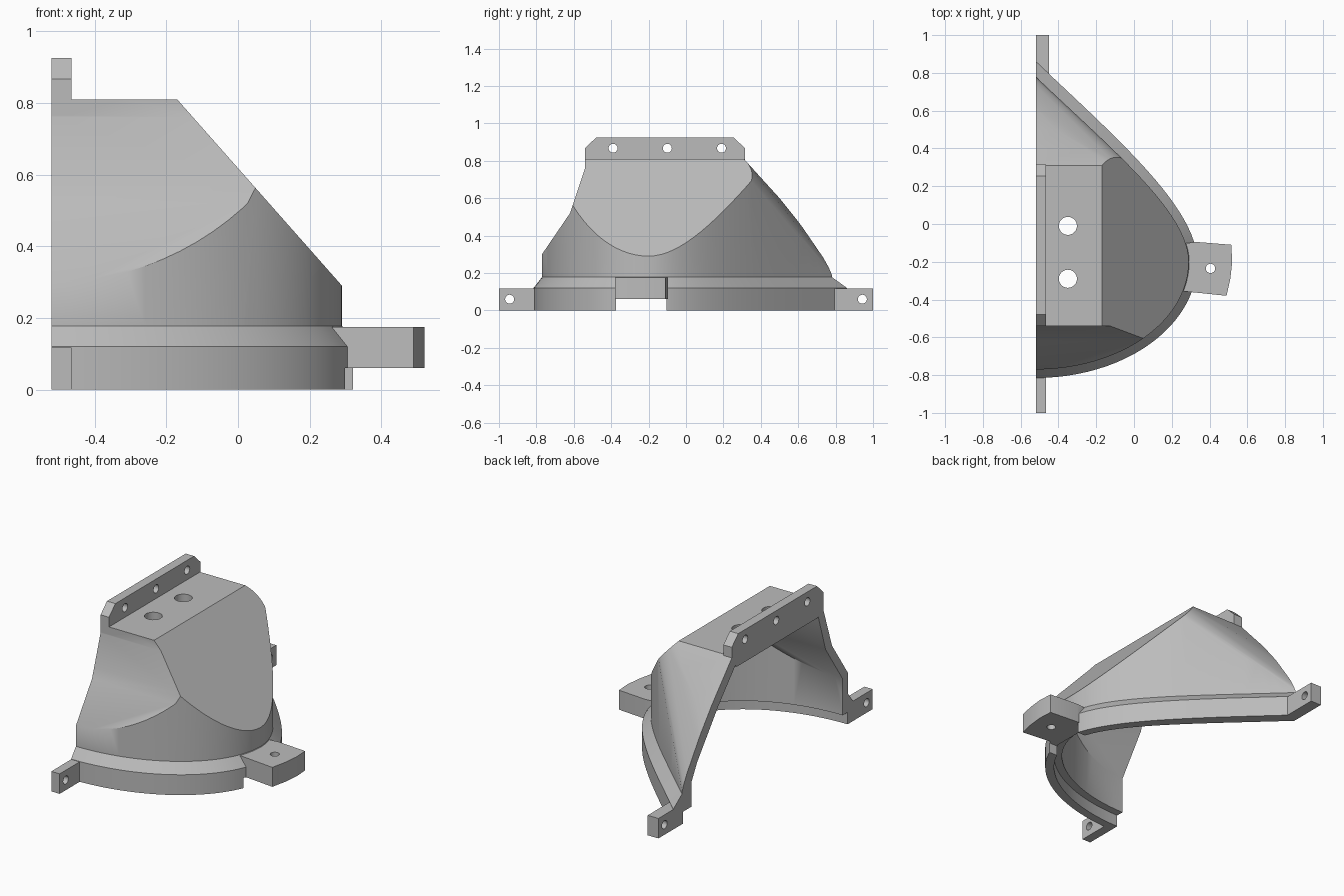
import bpy, bmesh, math
from mathutils import Vector

if "Cube" in bpy.data.objects:
    bpy.data.objects.remove(bpy.data.objects["Cube"], do_unlink=True)

grey = bpy.data.materials.new("plain_grey")
grey.use_nodes = True
grey.diffuse_color = (0.5, 0.5, 0.5, 1)
grey.node_tree.nodes["Principled BSDF"].inputs["Base Color"].default_value = (0.5, 0.5, 0.5, 1)

SEAM = -0.52   # flat mating plane
ROOF = 0.81


def to_object(bm, name):
    bmesh.ops.recalc_face_normals(bm, faces=bm.faces)
    mesh = bpy.data.meshes.new(name)
    bm.to_mesh(mesh)
    bm.free()
    mesh.materials.append(grey)
    obj = bpy.data.objects.new(name, mesh)
    bpy.context.collection.objects.link(obj)
    return obj


def loft(name, rings):
    """Closed solid through rings of equal point count."""
    bm = bmesh.new()
    loops = [[bm.verts.new(p) for p in ring] for ring in rings]
    n = len(loops[0])
    for a, b in zip(loops, loops[1:]):
        for i in range(n):
            j = (i + 1) % n
            bm.faces.new((a[i], a[j], b[j], b[i]))
    bm.faces.new(loops[0])
    bm.faces.new(loops[-1])
    return to_object(bm, name)


def prism(name, pts, axis, lo, hi):
    """Extrude a 2D profile along x, y or z."""
    place = {"x": lambda p, h: (h, p[0], p[1]),
             "y": lambda p, h: (p[0], h, p[1]),
             "z": lambda p, h: (p[0], p[1], h)}[axis]
    return loft(name, [[place(p, h) for p in pts] for h in (lo, hi)])


def box(name, x, y, z):
    return prism(name, [(x[0], y[0]), (x[1], y[0]), (x[1], y[1]), (x[0], y[1])], "z", *z)


def rod(name, axis, centre, r, lo, hi):
    ring = [(centre[0] + r * math.cos(i * math.tau / 24),
             centre[1] + r * math.sin(i * math.tau / 24)) for i in range(24)]
    return prism(name, ring, axis, lo, hi)


def combine(target, tool, operation):
    mod = target.modifiers.new("join", "BOOLEAN")
    mod.operation = operation
    mod.solver = "EXACT"
    mod.object = tool
    bpy.context.view_layer.objects.active = target
    bpy.ops.object.modifier_apply(modifier=mod.name)
    bpy.data.objects.remove(tool, do_unlink=True)


def outline(d, x0=SEAM):
    """Plan shape grown by d: elliptical front, drawn-out back tail."""
    rx, ry, tail = 0.81 + d, 0.57 + d, 0.78 + 1.8 * d
    pts = [(SEAM + rx * math.sin(a), -0.2 - ry * math.cos(a))
           for a in (i * math.pi / 48 for i in range(24))]
    p = [Vector(v) for v in ((SEAM + rx, -0.2), (SEAM + rx, 0.06 + d / 2),
                             (-0.1 + d / 2, 0.38 + 1.4 * d), (SEAM, tail))]
    for i in range(25):
        t = i / 24
        s = 1 - t
        q = p[0] * s**3 + p[1] * 3 * s * s * t + p[2] * 3 * s * t * t + p[3] * t**3
        pts.append((q.x, q.y))
    if x0 < SEAM:
        pts += [(x0, tail), (x0, -0.2 - ry)]
    return pts


# Outer hood: plan, side and front profiles intersected
shell = prism("duct_half_shell", outline(0), "z", 0.1, ROOF)
side = [(-0.9, 0), (-0.77, 0.3), (-0.62, 0.52), (-0.6, 0.58), (-0.54, 0.76), (-0.54, ROOF),
        (0.31, ROOF), (0.4, 0.71), (0.5, 0.6), (0.6, 0.475), (0.7, 0.34), (0.76, 0.25),
        (0.785, 0.18), (0.785, 0)]
side[0:1] = [(-0.78, 0), (-0.78, 0.285)]
combine(shell, prism("side_profile", side, "x", -1, 1), "INTERSECT")
front = [(-0.6, 0), (-0.6, 1), (-0.338, 1), (0.29, 0.29), (0.3, 0.279), (0.3, 0)]
combine(shell, prism("front_profile", front, "y", -1.2, 1.2), "INTERSECT")

# Rounded back ridge, shaved with planes tangent to a fillet
bm = bmesh.new()
bm.from_mesh(shell.data)
n1, n2 = Vector((0, 0.777, 0.63)).normalized(), Vector((0.7, 0.71, 0)).normalized()
radius = 0.2
axis_pt = Vector((-0.09, 0.385, 0.72)) - (n1 + n2) * radius / (1 + n1.dot(n2))
for k in range(1, 6):
    n = n1.lerp(n2, k / 6).normalized()
    cut = bmesh.ops.bisect_plane(bm, geom=bm.verts[:] + bm.edges[:] + bm.faces[:],
                                 plane_co=axis_pt + n * radius, plane_no=n, clear_outer=True)
    rim = [e for e in cut["geom_cut"] if isinstance(e, bmesh.types.BMEdge) and e.is_boundary]
    if rim:
        bmesh.ops.holes_fill(bm, edges=rim, sides=0)
bmesh.ops.recalc_face_normals(bm, faces=bm.faces)
bm.to_mesh(shell.data)
bm.free()

# Base flange with sloped shoulder
base = [[(x, y, z) for x, y in outline(d)] for d, z in ((0.045, 0), (0.045, 0.12), (0, 0.178))]
combine(shell, loft("base_flange", base), "UNION")

# Hollow inside
hollow = prism("hollow", outline(-0.05, -0.6), "z", -0.1, 0.75)
inner_side = [(-0.73, -0.2), (-0.73, 0.27), (-0.56, 0.52), (-0.485, 0.76), (0.27, 0.76),
              (0.44, 0.57), (0.64, 0.31), (0.71, 0.18), (0.71, -0.2)]
combine(hollow, prism("inner_side", inner_side, "x", -1, 1), "INTERSECT")
inner_front = [(-0.7, -0.2), (-0.7, 0.76), (-0.2, 0.76), (0.25, 0.25), (0.25, -0.2)]
combine(hollow, prism("inner_front", inner_front, "y", -1.2, 1.2), "INTERSECT")
combine(shell, hollow, "DIFFERENCE")
combine(shell, prism("rim_recess", outline(-0.005, -0.6), "z", -0.1, 0.07), "DIFFERENCE")
combine(shell, box("side_notch", (0.1, 0.6), (-0.375, -0.105), (-0.1, 0.06)), "DIFFERENCE")

# Mounting tabs
side_tab = [(0.25, -0.355), (0.49, -0.38), (0.51, -0.29), (0.52, -0.2), (0.515, -0.11),
            (0.33, -0.095), (0.25, -0.105)]
combine(shell, prism("side_tab", side_tab, "z", 0.06, 0.175), "UNION")
combine(shell, box("front_tab", (SEAM, -0.465), (-1, -0.785), (0, 0.118)), "UNION")
combine(shell, box("back_tab", (SEAM, -0.45), (0.785, 1), (0, 0.118)), "UNION")

# Upright joining plate along the roof seam
plate = [(-0.54, 0.765), (-0.54, 0.867), (-0.48, 0.925), (0.255, 0.925), (0.315, 0.867),
         (0.315, 0.8), (0.27, 0.735), (-0.48, 0.735)]
combine(shell, prism("seam_plate", plate, "x", SEAM, -0.465), "UNION")

# Screw holes
for y, z in ((-0.39, 0.867), (-0.1, 0.867), (0.19, 0.867), (-0.943, 0.06), (0.943, 0.06)):
    combine(shell, rod("seam_hole", "x", (y, z), 0.024, -0.6, -0.4), "DIFFERENCE")
for y in (-0.01, -0.29):
    combine(shell, rod("roof_hole", "z", (-0.35, y), 0.048, 0.6, 1), "DIFFERENCE")
combine(shell, rod("tab_hole", "z", (0.405, -0.235), 0.025, 0, 0.3), "DIFFERENCE")

# Smooth curves, crisp edges
bpy.ops.object.select_all(action="DESELECT")
shell.select_set(True)
bpy.context.view_layer.objects.active = shell
bpy.ops.object.shade_smooth_by_angle(angle=math.radians(36))
